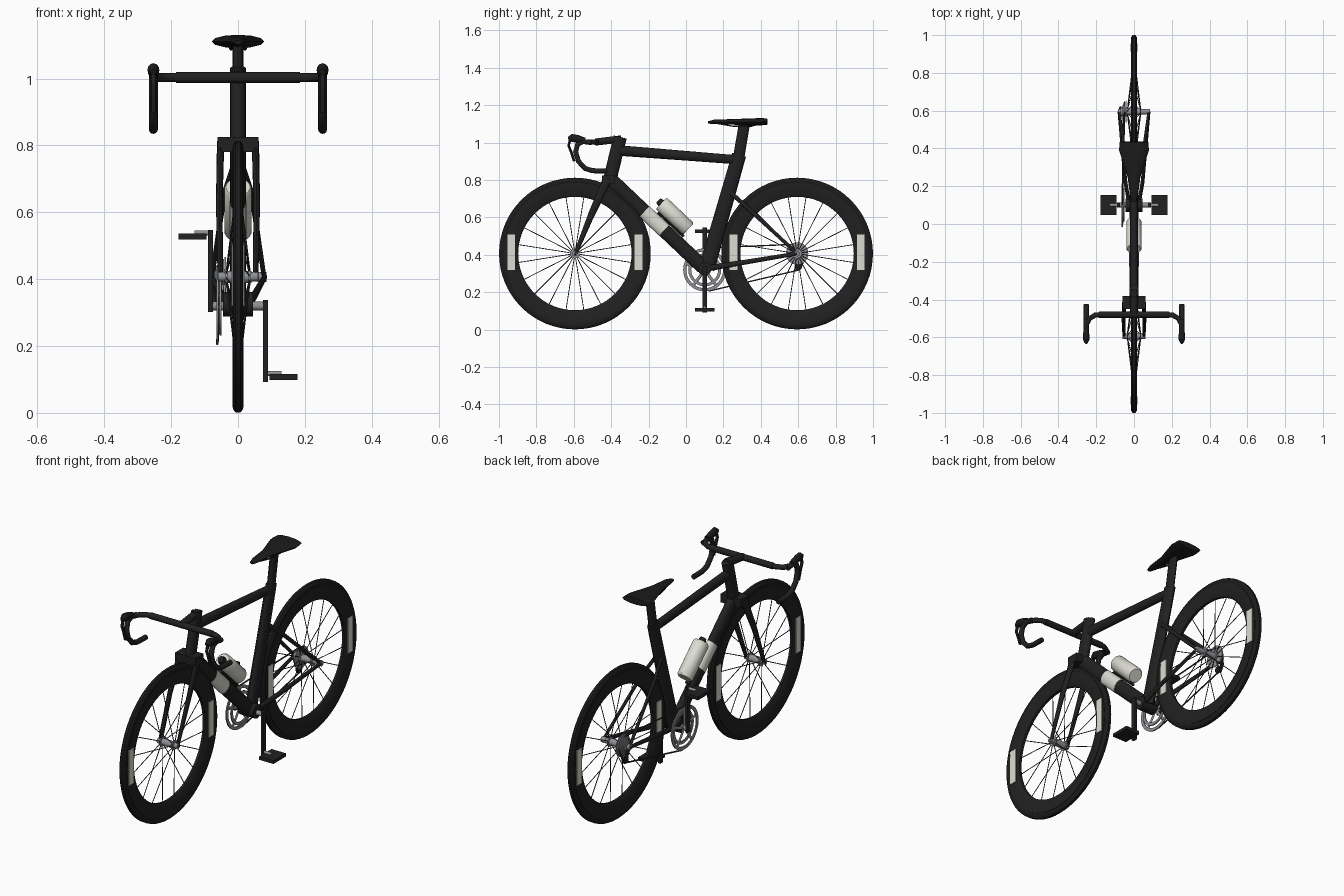
import bpy, bmesh, math
from mathutils import Vector

if "Cube" in bpy.data.objects:
    bpy.data.objects.remove(bpy.data.objects["Cube"])


def material(name, r, g, b):
    m = bpy.data.materials.new(name)
    m.diffuse_color = (r, g, b, 1)
    m.use_nodes = True
    m.node_tree.nodes["Principled BSDF"].inputs["Base Color"].default_value = m.diffuse_color
    return m


FRAME = material("matte black", 0.015, 0.015, 0.015)
RUBBER = material("rubber black", 0.011, 0.011, 0.011)
SPOKE = material("dark steel", 0.035, 0.035, 0.037)
METAL = material("grey metal", 0.27, 0.28, 0.30)
CREAM = material("cream", 0.72, 0.72, 0.65)


def finish(name, bm, mat, smooth=True):
    bmesh.ops.recalc_face_normals(bm, faces=bm.faces[:])
    me = bpy.data.meshes.new(name)
    bm.to_mesh(me)
    bm.free()
    me.materials.append(mat)
    ob = bpy.data.objects.new(name, me)
    bpy.context.collection.objects.link(ob)
    if smooth:
        bpy.ops.object.select_all(action='DESELECT')
        ob.select_set(True)
        bpy.context.view_layer.objects.active = ob
        bpy.ops.object.shade_smooth_by_angle(angle=math.radians(40))
    return ob


def sweep(bm, pts, sizes, ref=(1, 0, 0), sides=12):
    """Elliptical section (half width along ref, half depth) along a path."""
    pts = [Vector(p) for p in pts]
    if not isinstance(sizes, list):
        sizes = [sizes] * len(pts)
    ref, rings = Vector(ref), []
    for i, p in enumerate(pts):
        t = (pts[min(i + 1, len(pts) - 1)] - pts[max(i - 1, 0)]).normalized()
        u = (ref - t * ref.dot(t)).normalized()
        v = t.cross(u)
        a, b = sizes[i]
        ring = []
        for k in range(sides):
            w = 2 * math.pi * k / sides
            ring.append(bm.verts.new(p + u * a * math.cos(w) + v * b * math.sin(w)))
        rings.append(ring)
    for r0, r1 in zip(rings, rings[1:]):
        for k in range(sides):
            n = (k + 1) % sides
            bm.faces.new((r0[k], r0[n], r1[n], r1[k]))
    bm.faces.new(rings[0][::-1])
    bm.faces.new(rings[-1])


def tube(name, pts, sizes, mat, ref=(1, 0, 0), sides=12):
    bm = bmesh.new()
    sweep(bm, pts, sizes, ref, sides)
    return finish(name, bm, mat)


def rod(name, x0, x1, y, z, r, mat, sides=20):
    return tube(name, [(x0, y, z), (x1, y, z)], (r, r), mat, (0, 0, 1), sides)


def box(name, center, size, mat):
    bm = bmesh.new()
    bmesh.ops.create_cube(bm, size=1)
    for v in bm.verts:
        v.co = Vector(center) + Vector([v.co[i] * size[i] for i in range(3)])
    return finish(name, bm, mat, False)


def lathe(name, profile, x, y, z, mat, steps=64):
    """Closed (x, radius) profile turned about the x axis."""
    bm = bmesh.new()
    rings = []
    for i in range(steps):
        w = 2 * math.pi * i / steps
        rings.append([bm.verts.new((x + px, y + r * math.cos(w), z + r * math.sin(w)))
                      for px, r in profile])
    n = len(profile)
    for i in range(steps):
        a, b = rings[i], rings[(i + 1) % steps]
        for k in range(n):
            bm.faces.new((a[k], a[(k + 1) % n], b[(k + 1) % n], b[k]))
    return finish(name, bm, mat)


# Wheels
ZC = 0.407
RIM = [(0.0155, 0.378), (0.0155, 0.318), (0.007, 0.303),
       (-0.007, 0.303), (-0.0155, 0.318), (-0.0155, 0.378)]
TYRE = [(0.013, 0.376), (0.0165, 0.386), (0.0145, 0.397), (0.007, 0.4055),
        (-0.007, 0.4055), (-0.0145, 0.397), (-0.0165, 0.386), (-0.013, 0.376)]
for label, yc in (("front", -0.594), ("rear", 0.594)):
    lathe(label + "_rim", RIM, 0, yc, ZC, FRAME)
    lathe(label + "_tyre", TYRE, 0, yc, ZC, RUBBER)
    bm = bmesh.new()
    for i in range(20):
        w = 2 * math.pi * (i + 0.5) / 20
        c, s = math.cos(w), math.sin(w)
        side = 0.035 if i % 2 else -0.035
        sweep(bm, [(side, yc + 0.018 * c, ZC + 0.018 * s), (0, yc + 0.307 * c, ZC + 0.307 * s)],
              (0.0022, 0.0022), sides=5)
    finish(label + "_spokes", bm, SPOKE)
    rod(label + "_hub", -0.04, 0.04, yc, ZC, 0.018, METAL)
    rod(label + "_axle", -0.06, 0.06, yc, ZC, 0.014, METAL)
    for s in (-1, 1):
        rod(label + "_hub_flange", s * 0.032, s * 0.038, yc, ZC, 0.026, METAL)
        for d in (-1, 1):
            box(label + "_rim_plate", (s * 0.0165, yc + d * 0.34, ZC + 0.008),
                (0.006, 0.042, 0.19), CREAM)

# Frame
tube("head_tube", [(0, -0.405, 0.81), (0, -0.352, 1.03)], (0.024, 0.036), FRAME, sides=16)
tube("top_tube", [(0, -0.36, 0.958), (0, 0.28, 0.908)], [(0.021, 0.028), (0.02, 0.024)], FRAME, sides=16)
DT0, DT1 = Vector((0, -0.40, 0.80)), Vector((0, 0.09, 0.335))
DIR = (DT1 - DT0).normalized()
NORM = Vector((0, -DIR.z, DIR.y))
tube("down_tube", [DT0, DT1], (0.024, 0.038), FRAME, sides=16)
tube("down_tube_band", [DT0 + DIR * 0.245, DT0 + DIR * 0.39], (0.0255, 0.0395), CREAM, sides=16)
tube("seat_tube", [(0, 0.11, 0.325), (0, 0.284, 0.935)], [(0.023, 0.043), (0.021, 0.038)], FRAME, sides=16)
tube("seat_post", [(0, 0.28, 0.91), (0, 0.312, 1.10)], (0.016, 0.03), FRAME, sides=16)
rod("bottom_bracket_shell", -0.045, 0.045, 0.10, 0.325, 0.036, FRAME)
for s in (-1, 1):
    tube("chain_stay", [(s * 0.028, 0.12, 0.328), (s * 0.045, 0.22, 0.345), (s * 0.08, 0.594, ZC)],
         [(0.010, 0.016), (0.010, 0.014), (0.007, 0.010)], FRAME)
    tube("seat_stay", [(s * 0.015, 0.235, 0.735), (s * 0.04, 0.32, 0.66), (s * 0.078, 0.594, ZC)],
         [(0.008, 0.012), (0.008, 0.011), (0.007, 0.009)], FRAME)
    rod("dropout", s * 0.058, s * 0.085, 0.594, ZC, 0.015, METAL)

# Fork
box("fork_crown", (0, -0.415, 0.803), (0.122, 0.07, 0.045), FRAME)
for s in (-1, 1):
    tube("fork_blade", [(s * 0.052, -0.418, 0.81), (s * 0.056, -0.50, 0.63), (s * 0.053, -0.594, ZC - 0.008)],
         [(0.011, 0.024), (0.010, 0.018), (0.008, 0.010)], FRAME)

# Handlebar, hoods and levers
tube("stem", [(0, -0.345, 1.02), (0, -0.485, 1.003)], (0.02, 0.019), FRAME)
rod("handlebar_centre", -0.185, 0.185, -0.48, 1.003, 0.0165, FRAME, 12)
for s in (-1, 1):
    tube("handlebar_top", [(s * 0.18, -0.48, 1.003), (s * 0.205, -0.482, 1.003), (s * 0.235, -0.50, 1.003),
         (s * 0.252, -0.53, 1.003)], (0.0135, 0.0135), FRAME, (0, 0, 1))
    x = s * 0.253
    tube("handlebar_drop", [(x, -0.505, 1.0), (x, -0.55, 1.006), (x, -0.58, 0.99), (x, -0.59, 0.95),
         (x, -0.575, 0.90), (x, -0.54, 0.862), (x, -0.50, 0.85), (x, -0.425, 0.848)],
         (0.0135, 0.0135), FRAME)
    tube("brake_hood", [(x, -0.54, 1.012), (x, -0.58, 1.02), (x, -0.61, 1.025), (x, -0.63, 1.02)],
         [(0.014, 0.014), (0.016, 0.021), (0.018, 0.021), (0.009, 0.010)], RUBBER)
    tube("brake_lever", [(x, -0.617, 1.02), (x, -0.628, 0.985), (x, -0.612, 0.945), (x, -0.598, 0.90)],
         (0.009, 0.007), FRAME, sides=8)

# Saddle
tube("saddle", [(0, 0.118, 1.108), (0, 0.15, 1.111), (0, 0.25, 1.111), (0, 0.33, 1.111),
     (0, 0.39, 1.111), (0, 0.435, 1.113)],
     [(0.012, 0.006), (0.021, 0.012), (0.034, 0.015), (0.06, 0.018), (0.079, 0.02), (0.076, 0.017)],
     RUBBER)
for s in (-1, 1):
    tube("saddle_rail", [(s * 0.012, 0.17, 1.102), (s * 0.02, 0.25, 1.088), (s * 0.022, 0.35, 1.088),
         (s * 0.03, 0.41, 1.105)], (0.004, 0.004), FRAME, sides=6)

# Bottle and cage
B = Vector((0, -0.06, 0.607))
tube("bottle", [B - DIR * 0.1, B - DIR * 0.092, B + DIR * 0.092, B + DIR * 0.1],
     [(0.036, 0.036), (0.041, 0.043), (0.041, 0.043), (0.036, 0.036)], CREAM, sides=24)
tube("bottle_cap", [B - DIR * 0.122, B - DIR * 0.099], [(0.016, 0.016), (0.022, 0.022)], FRAME)
tube("bottle_cage", [B - NORM * 0.046 - DIR * 0.08, B - NORM * 0.046 + DIR * 0.11], (0.014, 0.008), FRAME)

# Chainrings, cranks and pedals
BY, BZ = 0.10, 0.32


def ring(name, x, inner, outer):
    lathe(name, [(-0.003, inner), (0.003, inner), (0.003, outer), (-0.003, outer)], x, BY, BZ, METAL, 48)


ring("outer_chainring", -0.062, 0.098, 0.115)
ring("inner_chainring", -0.052, 0.072, 0.088)
bm = bmesh.new()
for i in range(5):
    w = 2 * math.pi * (i + 0.25) / 5
    sweep(bm, [(-0.06, BY, BZ), (-0.06, BY + 0.102 * math.cos(w), BZ + 0.102 * math.sin(w))],
          (0.004, 0.008), sides=8)
finish("chainring_arms", bm, METAL)
rod("crank_axle", -0.088, 0.088, BY, BZ, 0.013, METAL)
for s in (-1, 1):
    tip = BZ - s * 0.21
    box("crank_arm", (s * 0.082, BY, (BZ + tip) / 2), (0.014, 0.026, 0.245), FRAME)
    rod("pedal_axle", s * 0.085, s * 0.13, BY, tip + 0.008, 0.008, METAL, 12)
    box("pedal", (s * 0.136, BY, tip - 0.003), (0.085, 0.105, 0.018), FRAME)

# Cassette, derailleur and chain
RY = 0.594
for i in range(6):
    x = -0.036 - i * 0.006
    rod("cassette_cog", x, x - 0.004, RY, ZC, 0.06 - i * 0.006, METAL, 28)
rod("cassette_core", -0.03, -0.072, RY, ZC, 0.024, METAL)
tube("derailleur", [(-0.076, RY, ZC), (-0.072, 0.61, 0.365), (-0.065, 0.60, 0.325)], (0.008, 0.013), FRAME)
rod("jockey_wheel", -0.06, -0.05, 0.60, 0.335, 0.02, RUBBER)
tube("chain_upper", [(-0.062, BY, BZ + 0.116), (-0.05, RY, ZC + 0.05)], (0.004, 0.004), SPOKE, sides=6)
tube("chain_lower", [(-0.062, BY + 0.02, BZ - 0.114), (-0.055, 0.60, 0.318)], (0.004, 0.004), SPOKE, sides=6)
tube("chain_return", [(-0.055, 0.615, 0.33), (-0.05, RY + 0.05, ZC)], (0.004, 0.004), SPOKE, sides=6)
